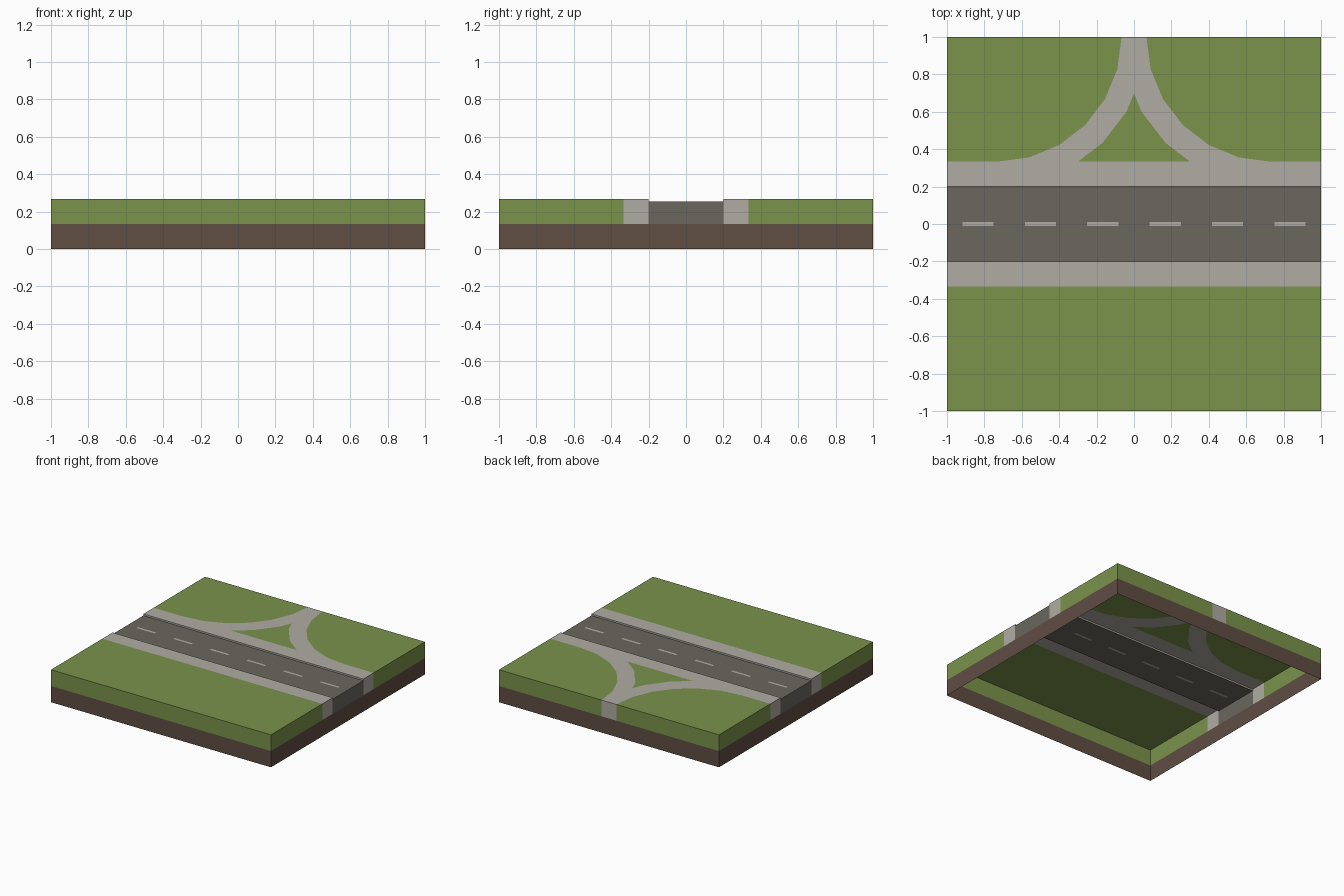
import bpy, bmesh
from math import sin, cos, radians
from mathutils import Vector

if "Cube" in bpy.data.objects:
    bpy.data.objects.remove(bpy.data.objects["Cube"])

DIRT_TOP, ROAD_TOP, TOP = 0.1333, 0.2535, 0.2667
ROAD, WALK = 0.2, 0.3333   # half widths


def material(name, rgb):
    m = bpy.data.materials.new(name)
    m.diffuse_color = [((c / 255 + 0.055) / 1.055) ** 2.4 for c in rgb] + [1]
    m.use_nodes = True
    m.node_tree.nodes["Principled BSDF"].inputs["Base Color"].default_value = m.diffuse_color
    return m


grass = material("grass", (123, 147, 75))
paving = material("paving", (176, 171, 164))
asphalt = material("asphalt", (107, 103, 95))
earth = material("earth", (96, 78, 68))


def add_face(bm, pts, facing, mat=0):
    f = bm.faces.new([bm.verts.new(p) for p in pts])
    f.normal_update()
    if f.normal.dot(Vector(facing)) < 0:
        f.normal_flip()
    f.material_index = mat


def finish(name, bm, mats):
    bmesh.ops.remove_doubles(bm, verts=bm.verts, dist=1e-5)
    me = bpy.data.meshes.new(name)
    bm.to_mesh(me)
    bm.free()
    for m in mats:
        me.materials.append(m)
    ob = bpy.data.objects.new(name, me)
    bpy.context.collection.objects.link(ob)


def skirt(bm, pts, z0, z1):
    """Side walls under the outline edges that lie on the tile border."""
    for a, b in zip(pts, pts[1:] + pts[:1]):
        for axis in (0, 1):
            if abs(a[axis]) > 0.999 and abs(a[axis] - b[axis]) < 1e-6:
                out = [0, 0, 0]
                out[axis] = a[axis]
                add_face(bm, [(*a, z0), (*b, z0), (*b, z1), (*a, z1)], out)


def surface(name, outlines, mat, z=TOP, curb=False):
    bm = bmesh.new()
    for pts in outlines:
        add_face(bm, [(*p, z) for p in pts], (0, 0, 1))
    bmesh.ops.triangulate(bm, faces=[f for f in bm.faces if len(f.verts) > 4])
    for pts in outlines:
        skirt(bm, pts, DIRT_TOP, z)
    if curb:
        for s in (-1, 1):
            add_face(bm, [(-1, s * ROAD, ROAD_TOP), (1, s * ROAD, ROAD_TOP),
                          (1, s * ROAD, z), (-1, s * ROAD, z)], (0, -s, 0))
    finish(name, bm, [mat])


def mirrored(pts):
    return [(-x, y) for x, y in pts]


def rect(x0, x1, y0, y1):
    return [(x0, y0), (x1, y0), (x1, y1), (x0, y1)]


def arc(radius):
    """Quarter arc from the back edge round to the pavement, left side."""
    return [(-0.7333 + radius * cos(radians(a)), 1 - radius * sin(radians(a)))
            for a in range(0, 91, 15)]


def cut(a, b, axis, value):
    t = (value - a[axis]) / (b[axis] - a[axis])
    return tuple(p + t * (q - p) for p, q in zip(a, b))


# footpath edges; inner edge clipped at the centre line and the pavement
outer = arc(0.6667)
outer[-1] = (-0.7333, WALK)
raw = arc(0.8)
inner = []
for a, b in zip(raw, raw[1:]):
    if a[0] > 0 >= b[0]:
        inner.append(cut(a, b, 0, 0))
    if b[0] <= 0 and b[1] >= WALK:
        inner.append(b)
    if a[1] > WALK > b[1]:
        inner.append(cut(a, b, 1, WALK))

# curved footpath halves
path_half = [(0, 1)] + outer + inner[::-1]
surface("footpath", [path_half, mirrored(path_half)], paving)

# straight pavements with curbs
surface("pavements", [rect(-1, 1, ROAD, WALK), rect(-1, 1, -WALK, -ROAD)],
        paving, curb=True)

# lawns
corner = [(-1, 1), (-1, WALK)] + outer[::-1]
surface("back_lawns", [corner, mirrored(corner)], grass)
surface("lawn_island", [inner + mirrored(inner)[:0:-1]], grass)
surface("front_lawn", [rect(-1, 1, -1, -WALK)], grass)

# road with dashes set flush in the middle strip
bm = bmesh.new()
xs = [-1] + [-11 / 12 + k / 6 for k in range(12)] + [1]
ys = [-ROAD, -0.01, 0.01, ROAD]
for i in range(len(xs) - 1):
    for j in range(3):
        cell = rect(xs[i], xs[i + 1], ys[j], ys[j + 1])
        add_face(bm, [(*p, ROAD_TOP) for p in cell], (0, 0, 1),
                 1 if j == 1 and i % 2 else 0)
skirt(bm, rect(-1, 1, -ROAD, ROAD), DIRT_TOP, ROAD_TOP)
finish("road", bm, [asphalt, paving])

# open-bottomed earth band
bm = bmesh.new()
skirt(bm, rect(-1, 1, -1, 1), 0, DIRT_TOP)
finish("earth_base", bm, [earth])
